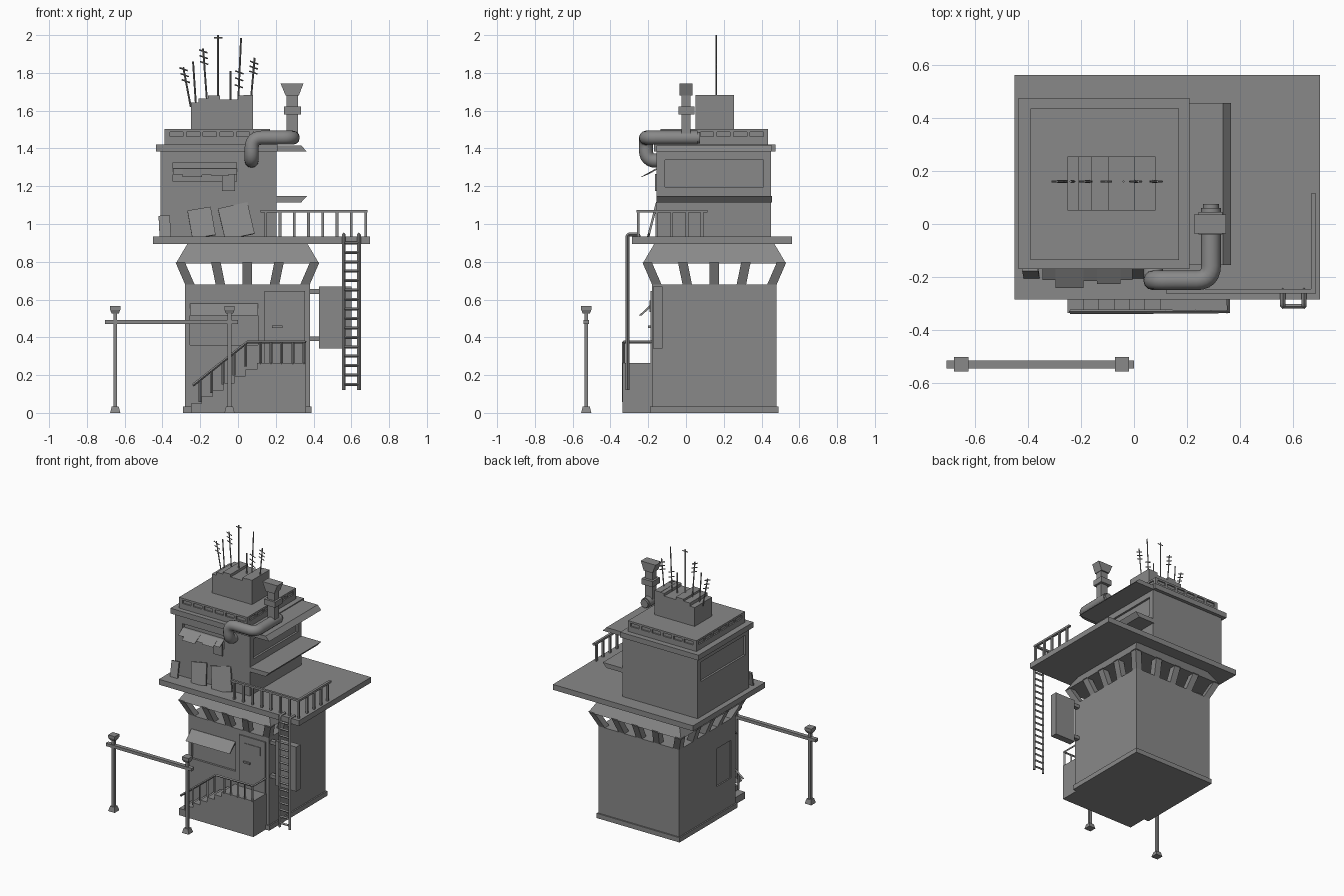
import bpy, bmesh
from mathutils import Vector, Matrix

cube = bpy.data.objects.get("Cube")
if cube:
    bpy.data.objects.remove(cube, do_unlink=True)

grey = bpy.data.materials.new("plain_grey")
grey.use_nodes = True
COL = (0.25, 0.25, 0.25, 1)
grey.diffuse_color = COL
grey.node_tree.nodes["Principled BSDF"].inputs["Base Color"].default_value = COL


def add(name, data):
    ob = bpy.data.objects.new(name, data)
    bpy.context.collection.objects.link(ob)
    data.materials.append(grey)
    return ob


def solid(name, parts):
    """Blocks given as (low rect, z0, high rect, z1); rect = x0, x1, y0, y1."""
    bm = bmesh.new()
    for lo, z0, hi, z1 in parts:
        rings = []
        for (a, b, c, d), z in ((lo, z0), (hi, z1)):
            rings.append([bm.verts.new(p) for p in ((a, c, z), (b, c, z), (b, d, z), (a, d, z))])
        r, s = rings
        bm.faces.new(r[::-1])
        bm.faces.new(s)
        for i in range(4):
            j = (i + 1) % 4
            bm.faces.new((r[i], r[j], s[j], s[i]))
    me = bpy.data.meshes.new(name)
    bm.to_mesh(me)
    bm.free()
    return add(name, me)


def blk(x0, x1, y0, y1, z0, z1):
    r = (x0, x1, y0, y1)
    return (r, z0, r, z1)


def box(name, *dims):
    return solid(name, [blk(*dims)])


def recess(target, blocks):
    cutter = solid(target.name + "_cutter", blocks)
    cutter.hide_render = True
    cutter.hide_set(True)
    mod = target.modifiers.new("recess", 'BOOLEAN')
    mod.object = cutter
    mod.solver = 'EXACT'


def rounded(pts, rad, n=6):
    """Replace inner corners of a path by arcs."""
    pts = [Vector(p) for p in pts]
    out = [pts[0]]
    for a, b, c in zip(pts, pts[1:], pts[2:]):
        p, q = b + (a - b).normalized() * rad, b + (c - b).normalized() * rad
        for k in range(n + 1):
            t = k / n
            out.append(p * (1 - t) ** 2 + b * 2 * t * (1 - t) + q * t * t)
    return out + [pts[-1]]


def rods(name, paths, r, sides=0):
    cu = bpy.data.curves.new(name, 'CURVE')
    cu.dimensions = '3D'
    cu.bevel_depth = r
    cu.bevel_resolution = sides
    cu.use_fill_caps = True
    for path in paths:
        sp = cu.splines.new('POLY')
        sp.points.add(len(path) - 1)
        for pt, p in zip(sp.points, path):
            pt.co = (*p, 1)
        sp.use_smooth = sides > 0
    return add(name, cu)


# Lower tower: body, plinth, flared posts, eave
lower = box("lower_body", -.28, .38, -.18, .48, 0, .68)
box("plinth", -.29, .39, -.19, .49, 0, .035)
grid = (-1, -.47, 0, .47, 1)
posts = []
for u in grid:
    for v in grid:
        if max(abs(u), abs(v)) == 1:
            rects = [(.05 + s * u - .025, .05 + s * u + .025, .15 + s * v - .025, .15 + s * v + .025)
                     for s in (.305, .355)]
            posts.append((rects[0], .68, rects[1], .795))
solid("flared_posts", posts)
solid("eave", [((-.33, .43, -.23, .53), .79, (-.265, .365, -.165, .465), .9)])
box("deck_slab", -.45, .70, -.285, .56, .895, .935)

# Lower front and side openings
recess(lower, [blk(-.255, .105, -.2, -.165, .36, .58), blk(-.3, -.27, -.13, .04, .24, .52)])
box("door", .14, .355, -.188, -.17, .265, .645)
box("door_window", .18, .315, -.192, -.18, .535, .595)
box("door_handle", .18, .235, -.2, -.18, .45, .462)
solid("lower_awning", [((-.255, .105, -.25, -.235), .515, (-.255, .105, -.182, -.165), .58)])

# Landing, steps and handrail
steps = [blk(.1, .36, -.335, -.18, 0, .265)]
for i in range(6):
    steps.append(blk(-.25 + i * .058, .1, -.335, -.18, 0, .05 + i * .036))
solid("steps", steps)
rail = [(-.24, -.33, .145), (.05, -.33, .375), (.355, -.33, .375), (.355, -.18, .375)]
paths = [rail]
for x in (.12, .175, .23, .29, .35):
    paths.append([(x, -.33, .26), (x, -.33, .375)])
for x in (-.2, -.14, -.08, -.02, .04):
    top = .145 + (x + .24) * .79
    paths.append([(x, -.33, top - .12), (x, -.33, top)])
rods("stair_railing", paths, .008)

# Hanging sign box on brackets
box("sign_box", .43, .6, -.175, -.125, .34, .67)
solid("sign_brackets", [blk(.37, .44, -.165, -.135, z, z + .025) for z in (.38, .63)])

# Ladder hooked over the deck
paths = []
for x in (.56, .64):
    paths.append(rounded([(x, -.31, .12), (x, -.31, .945), (x, -.25, .945), (x, -.25, .93)], .012, 3))
rods("ladder_rails", paths, .01)
rods("ladder_rungs", [[(.56, -.31, .15 + i * .05), (.64, -.31, .15 + i * .05)] for i in range(16)], .008)

# Deck railing
solid("deck_handrail", [blk(.12, .685, -.262, -.245, 1.06, 1.075),
                        blk(.667, .685, -.262, .115, 1.06, 1.075)])
solid("deck_railing_posts",
      [blk(x - .007, x + .007, -.26, -.246, .93, 1.065) for x in [.147 + i * .0755 for i in range(8)]]
      + [blk(.669, .683, y - .007, y + .007, .93, 1.065) for y in (-.155, -.075, .005, .085)])

# Upper cabin with roof slab and parapet
upper = box("upper_body", -.41, .205, -.155, .45, .93, 1.39)
recess(upper, [blk(-.345, -.008, -.17, -.135, 1.225, 1.325),
               blk(.19, .22, -.11, .41, 1.195, 1.34),
               blk(-.42, -.395, -.11, .41, 1.195, 1.34)])
box("roof_slab", -.435, .208, -.17, .475, 1.383, 1.422)
parapet = box("parapet", -.39, .17, -.135, .435, 1.42, 1.502)
slots = []
for i in range(6):
    a = -.36 + i * .088
    slots += [blk(a, a + .07, y - .01, y + .01, 1.463, 1.488) for y in (-.135, .435)]
    b = a + .26
    slots += [blk(x - .01, x + .01, b, b + .07, 1.463, 1.488) for x in (-.39, .17)]
recess(parapet, slots)

# Bay ledges on the left side
inner, outer = (.2, .335, -.155, .455), (.2, .365, -.155, .455)
solid("bay_sill", [(inner, 1.115, outer, 1.148)])
solid("bay_canopy", [(outer, 1.383, inner, 1.415)])

# Ragged awning over the upper front window
slats = []
for x0, x1, y in ((-.345, -.295, -.21), (-.295, -.19, -.24), (-.19, -.14, -.215),
                  (-.14, -.05, -.225), (-.05, -.005, -.21)):
    drop = (-.155 - y) * .4
    slats.append(((x0, x1, y, y + .008), 1.283 - drop, (x0, x1, -.157, -.14), 1.295))
solid("upper_awning", slats)


# Boards leaning on the front wall
def board(name, x, w, h, roll):
    ob = box(name, -w / 2, w / 2, -.006, .006, 0, h)
    ob.matrix_world = (Matrix.Translation((x, -.2, .932)) @ Matrix.Rotation(-.25, 4, 'X')
                       @ Matrix.Rotation(roll, 4, 'Y'))


board("leaning_board_right", -.385, .06, .115, -.05)
board("leaning_board_middle", -.18, .125, .155, -.17)
board("leaning_board_left", .01, .16, .175, -.22)
board("wall_scrap", -.05, .07, .09, 0)
bpy.data.objects["wall_scrap"].matrix_world = Matrix.Translation((-.05, -.158, 1.175))

# Bent pipe with exhaust stack
rods("bent_pipe", [rounded([(.072, -.14, 1.335), (.072, -.212, 1.335), (.072, -.212, 1.457),
                            (.29, -.212, 1.457), (.29, .06, 1.457)], .055)], .037, 4)
rods("pipe_end", [[(.29, .05, 1.457), (.29, .075, 1.457)]], .03, 4)
cap_lo, cap_hi = (.252, .322, -.035, .035), (.225, .347, -.035, .035)
solid("exhaust_stack", [blk(.258, .318, -.025, .025, 1.46, 1.69),
                        blk(.243, .333, -.04, .045, 1.58, 1.622),
                        (cap_lo, 1.68, cap_hi, 1.745)])

# Rooftop block of uneven strips
edges = (-.25, -.21, -.16, -.095, -.03, 0, .03, .08)
tops = (1.642, 1.665, 1.68, 1.66, 1.66, 1.68, 1.682)
solid("rooftop_block", [blk(a, b, .05, .255, 1.5, t) for a, b, t in zip(edges, edges[1:], tops)])

# Antennas: base x, tip x, tip height, crossbar fractions
masts, bars = [], []
for xb, xt, zt, cross in ((-.25, -.29, 1.83, (.65, .8, .95)), (-.222, -.238, 1.86, ()),
                          (-.162, -.185, 1.93, (.75, .85, .95)), (-.105, -.105, 2, (.96,)),
                          (-.04, -.04, 1.81, ()), (.0, .016, 1.985, (.3, .4, .5)),
                          (.065, .088, 1.88, (.7, .8, .9))):
    a, b = Vector((xb, .16, 1.62)), Vector((xt, .16, zt))
    masts.append([a, b])
    for f in cross:
        c = a.lerp(b, f)
        d = Vector((.022, 0, -.008 if len(cross) > 1 else 0))
        bars.append([c - d, c + d])
rods("antenna_masts", masts, .005)
rods("antenna_crossbars", bars, .004)

# Free-standing frame in front
parts = [blk(-.705, 0, -.543, -.513, .47, .492)]
for x in (-.65, -.045):
    wide, slim = [(x - h, x + h, -.528 - h, -.528 + h) for h in (.027, .018)]
    parts += [(wide, 0, slim, .035), (slim, .525, wide, .545), (wide, .545, wide, .565),
              blk(x - .01, x + .01, -.538, -.518, 0, .54)]
solid("street_frame", parts)
